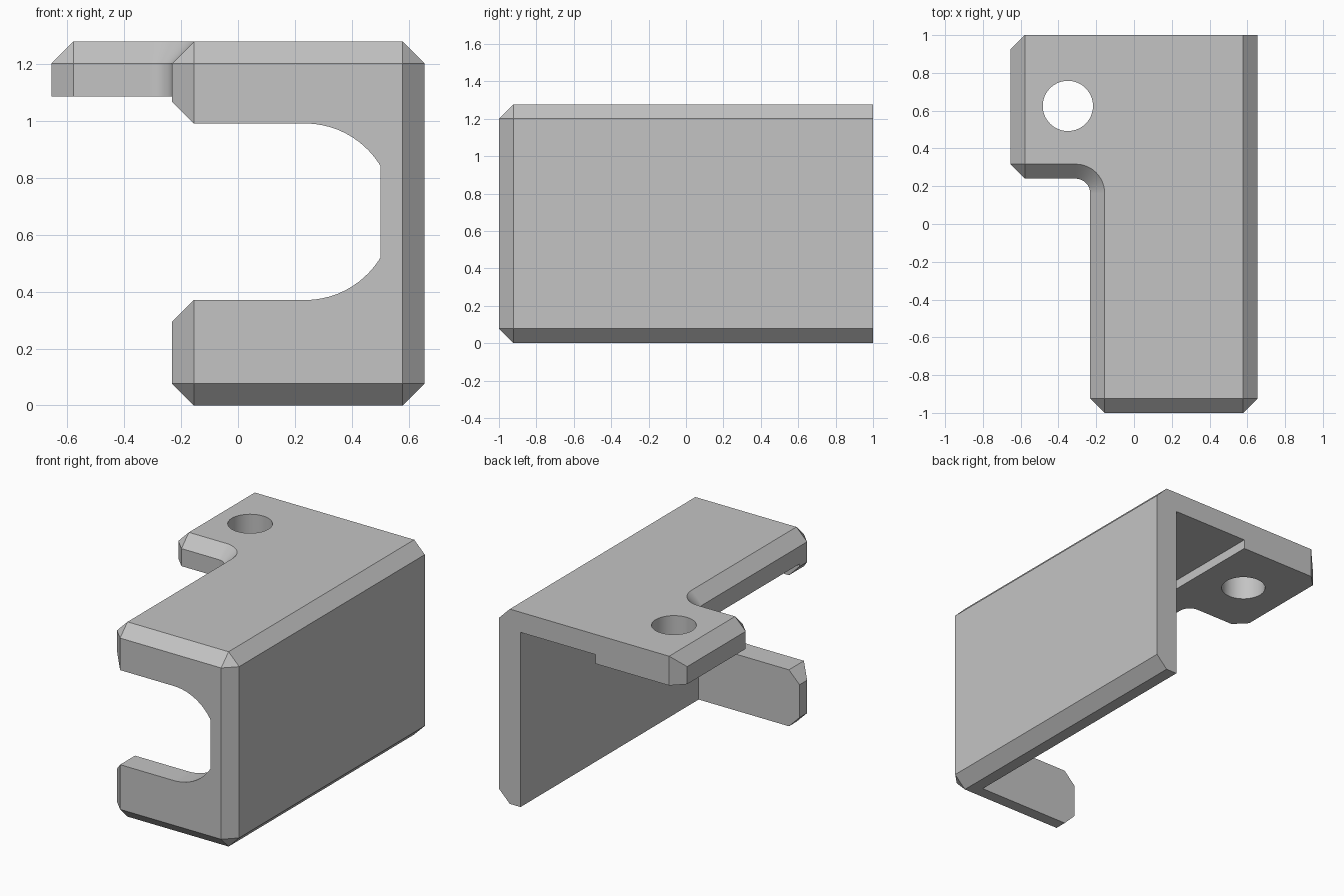
import bpy, bmesh
from math import sin, cos, pi, radians

if "Cube" in bpy.data.objects:
    bpy.data.objects.remove(bpy.data.objects["Cube"], do_unlink=True)

C = 0.077                       # chamfer size
LEFT, RIGHT = -0.232, 0.655     # body sides
TAB = -0.655                    # outer edge of the tab
H = 1.277                       # height
WALL = 0.155                    # wall thickness


def loft(name, rings):
    """Closed solid through rings that have matching point counts."""
    bm = bmesh.new()
    loops = [[bm.verts.new(p) for p in ring] for ring in rings]
    n = len(loops[0])
    for a, b in zip(loops, loops[1:]):
        for i in range(n):
            j = (i + 1) % n
            bm.faces.new((a[i], a[j], b[j], b[i]))
    bm.faces.new(loops[0])
    bm.faces.new(loops[-1])
    bmesh.ops.remove_doubles(bm, verts=bm.verts, dist=0.0005)
    bmesh.ops.recalc_face_normals(bm, faces=bm.faces)
    mesh = bpy.data.meshes.new(name)
    bm.to_mesh(mesh)
    bm.free()
    ob = bpy.data.objects.new(name, mesh)
    bpy.context.collection.objects.link(ob)
    return ob


def cut(target, cutter):
    """Subtract the cutter, then discard it."""
    cutter.hide_render = True
    bpy.ops.object.select_all(action='DESELECT')
    bpy.context.view_layer.objects.active = target
    target.select_set(True)
    mod = target.modifiers.new("cut", 'BOOLEAN')
    mod.operation = 'DIFFERENCE'
    mod.solver = 'EXACT'
    mod.object = cutter
    bpy.ops.object.modifier_apply(modifier=mod.name)
    bpy.data.objects.remove(cutter, do_unlink=True)


def slab(name, profile, y0, y1):
    return loft(name, [[(x, y, z) for x, z in profile] for y in (y0, y1)])


# Plan outline: each entry pairs the full outline with its chamfered inset
tab_y = 0.24
fx, fy = LEFT - C, tab_y - C    # centre of the inner fillet
pairs = [
    ((RIGHT, 1), (RIGHT - C, 1)),
    ((TAB + C, 1), (TAB + C, 1)),
    ((TAB, 1 - C), (TAB + C, 1)),
    ((TAB, tab_y + C), (TAB + C, tab_y + C)),
    ((TAB + C, tab_y), (TAB + C, tab_y + C)),
]
for i in range(13):
    a = pi / 2 * (1 - i / 12)
    pairs.append(tuple((fx + r * cos(a), fy + r * sin(a)) for r in (C, 2 * C)))
pairs += [
    ((LEFT, C - 1), (LEFT + C, C - 1)),
    ((LEFT + C, -1), (LEFT + C, C - 1)),
    ((RIGHT - C, -1), (RIGHT - C, C - 1)),
    ((RIGHT, C - 1), (RIGHT - C, C - 1)),
]
levels = [(0, 1), (C, 0), (H - C, 0), (H, 1)]
bracket = loft("bracket", [[(*p[k], z) for p in pairs] for z, k in levels])

# Inside hollow, open at the back, left and bottom, with a stepped ceiling
inner, step, low, high = RIGHT - WALL, -0.043, 1.085, 1.145
cut(bracket, slab("hollow", [(-2, -1), (inner, -1), (inner, high), (step, high),
                             (step, low), (-2, low)], WALL - 1, 2))

# Rounded slot through the front wall, with cut corners at its mouth
cz, r, cx = 0.68, 0.31, 0.235
mouth, out = LEFT + C, 0.15
half = [(mouth - out, r + out), (mouth, r)]
reach = (inner - cx) / r
for i in range(15):
    s = reach * sin(pi / 2 * i / 14)
    half.append((cx + r * s, r * (1 - s * s) ** 0.5))
slot = [(x, cz + z) for x, z in half] + [(x, cz - z) for x, z in reversed(half)]
cut(bracket, slab("slot", slot, -2, WALL - 0.95))

# Bolt hole through the tab
bpy.ops.mesh.primitive_cylinder_add(vertices=64, radius=0.133, depth=1,
                                    location=(-0.35, 0.625, H))
cut(bracket, bpy.context.object)

# Grey metal
grey = bpy.data.materials.new("grey metal")
grey.use_nodes = True
colour = (0.55, 0.55, 0.55, 1)
grey.diffuse_color = colour
grey.node_tree.nodes["Principled BSDF"].inputs["Base Color"].default_value = colour
bracket.data.materials.clear()
bracket.data.materials.append(grey)

# Smooth curves, crisp chamfers
bpy.context.view_layer.objects.active = bracket
bracket.select_set(True)
bpy.ops.object.shade_smooth_by_angle(angle=radians(30))
weighted = bracket.modifiers.new("weighted normals", 'WEIGHTED_NORMAL')
weighted.keep_sharp = True
